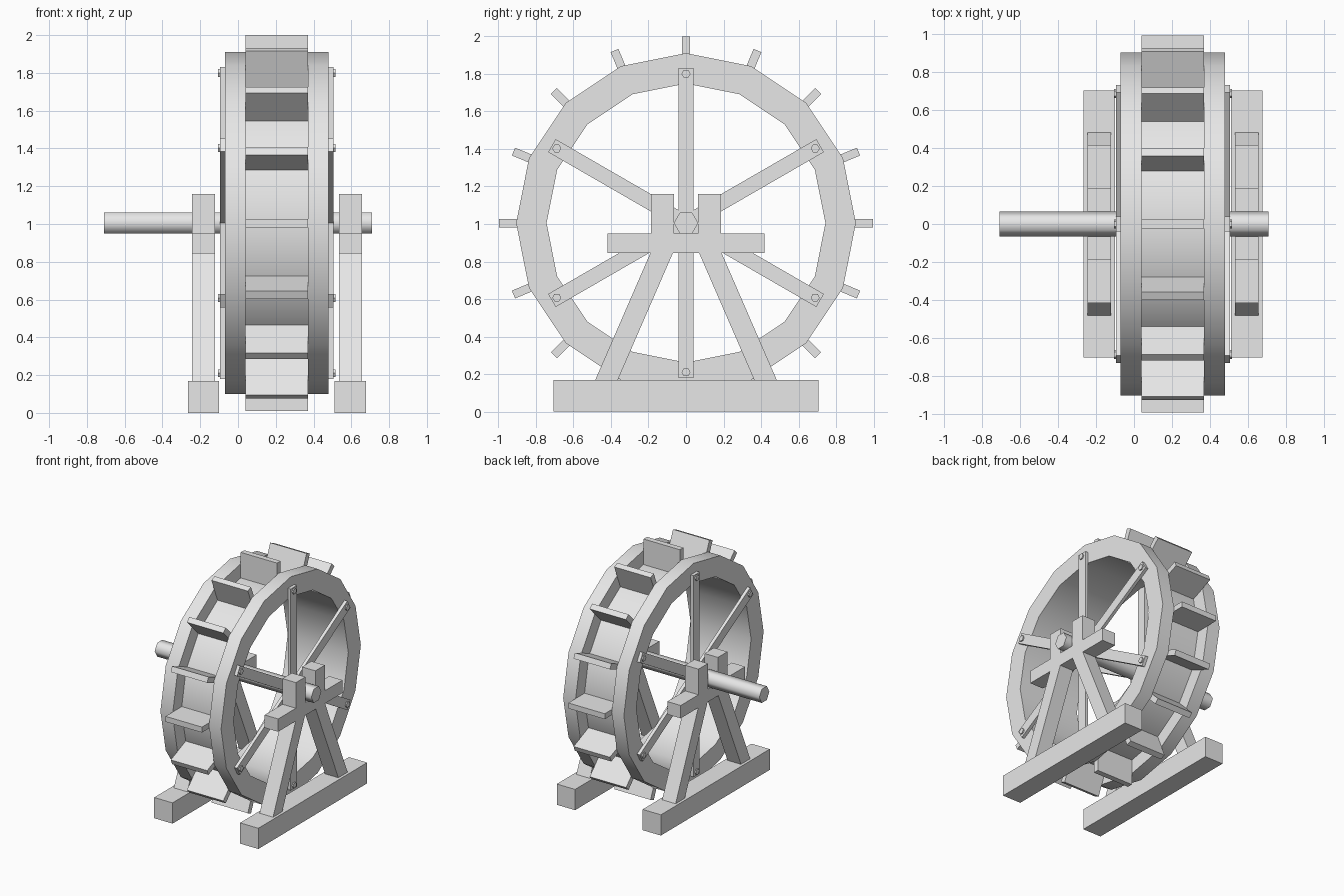
import bpy, bmesh, math
from mathutils import Matrix, Vector

cube = bpy.data.objects.get("Cube")
if cube:
    bpy.data.objects.remove(cube, do_unlink=True)

HUB = Vector((0, 0, 1.005))   # wheel axis height
SIDES = 16                    # rim segments and paddles
MID = 0.205                   # x of the wheel's middle plane

wood = bpy.data.materials.new("plain_grey")
wood.use_nodes = True
wood.diffuse_color = (0.8, 0.8, 0.8, 1)
wood.node_tree.nodes["Principled BSDF"].inputs["Base Color"].default_value = (0.8, 0.8, 0.8, 1)


def finish(name, bm, smooth=None):
    bmesh.ops.recalc_face_normals(bm, faces=bm.faces)
    mesh = bpy.data.meshes.new(name)
    bm.to_mesh(mesh)
    bm.free()
    mesh.materials.append(wood)
    obj = bpy.data.objects.new(name, mesh)
    bpy.context.collection.objects.link(obj)
    if smooth:
        bpy.ops.object.select_all(action='DESELECT')
        obj.select_set(True)
        bpy.context.view_layer.objects.active = obj
        bpy.ops.object.shade_smooth_by_angle(angle=math.radians(smooth))
    return obj


def box(name, centre, size, turn=0):
    """Box turned about the wheel axis; its y side points along the turn."""
    bm = bmesh.new()
    bmesh.ops.create_cube(bm, size=1, matrix=Matrix.Translation(centre)
                          @ Matrix.Rotation(turn, 4, 'X') @ Matrix.Diagonal((*size, 1)))
    return finish(name, bm)


def span_box(name, x, y, z):
    lo, hi = Vector((x[0], y[0], z[0])), Vector((x[1], y[1], z[1]))
    return box(name, (lo + hi) / 2, hi - lo)


def hex_rod(name, centre, radius, length, smooth=None):
    bm = bmesh.new()
    bmesh.ops.create_cone(bm, cap_ends=True, segments=6, radius1=radius, radius2=radius,
                          depth=length, matrix=Matrix.Translation(centre)
                          @ Matrix.Rotation(math.pi / 2, 4, 'Y'))
    return finish(name, bm, smooth)


def radial(x, radius, angle):
    return HUB + Vector((x, radius * math.cos(angle), radius * math.sin(angle)))


# Wheel: two rims and the recessed drum as one revolved channel section
half = [(0.275, 0.743), (0.275, 0.905), (0.165, 0.905), (0.165, 0.79)]
section = half + [(-x, r) for x, r in reversed(half)]
bm = bmesh.new()
loops = [[bm.verts.new(radial(MID + x, r, i * math.tau / SIDES)) for x, r in section]
         for i in range(SIDES)]
for i in range(SIDES):
    a, b = loops[i], loops[(i + 1) % SIDES]
    for j in range(len(section)):
        k = (j + 1) % len(section)
        bm.faces.new((a[j], a[k], b[k], b[j]))
finish("wheel_rim", bm, 30)

# Paddles
for i in range(SIDES):
    turn = i * math.tau / SIDES
    box(f"paddle_{i + 1}", radial(MID, 0.88, turn), (0.33, 0.23, 0.045), turn)

# Spoke beams across each wheel face, bolted at both ends
for side, s in (("right", -1), ("left", 1)):
    for i in range(3):
        turn = math.radians(30 + 60 * i)
        box(f"{side}_spoke_{i + 1}", HUB + Vector((MID + s * 0.288, 0, 0)),
            (0.026, 1.65, 0.08), turn)
        for end in (-1, 1):
            hex_rod(f"{side}_bolt_{i + 1}_{'a' if end < 0 else 'b'}",
                    radial(MID + s * 0.304, end * 0.795, turn), 0.024, 0.014)

# Axle
hex_rod("axle", HUB, 0.065, 1.42, 65)

# Stands: sill, splayed legs, crossbar and the two bearing posts
for side, x in (("right", -0.183), ("left", 0.595)):
    beam = (x - 0.061, x + 0.061)
    span_box(f"{side}_sill", (x - 0.083, x + 0.083), (-0.705, 0.705), (0, 0.17))
    span_box(f"{side}_crossbar", beam, (-0.417, 0.417), (0.845, 0.95))
    for end, s in (("front", -1), ("back", 1)):
        span_box(f"{side}_{end}_post", beam, sorted((s * 0.065, s * 0.187)), (0.95, 1.16))
        bm = bmesh.new()
        outline = [(0.483, 0.17), (0.363, 0.17), (0.07, 0.845), (0.19, 0.845)]
        face = bm.faces.new([bm.verts.new((beam[0], s * y, z)) for y, z in outline])
        new = bmesh.ops.extrude_face_region(bm, geom=[face])["geom"]
        bmesh.ops.translate(bm, vec=(beam[1] - beam[0], 0, 0),
                            verts=[v for v in new if isinstance(v, bmesh.types.BMVert)])
        finish(f"{side}_{end}_leg", bm)
